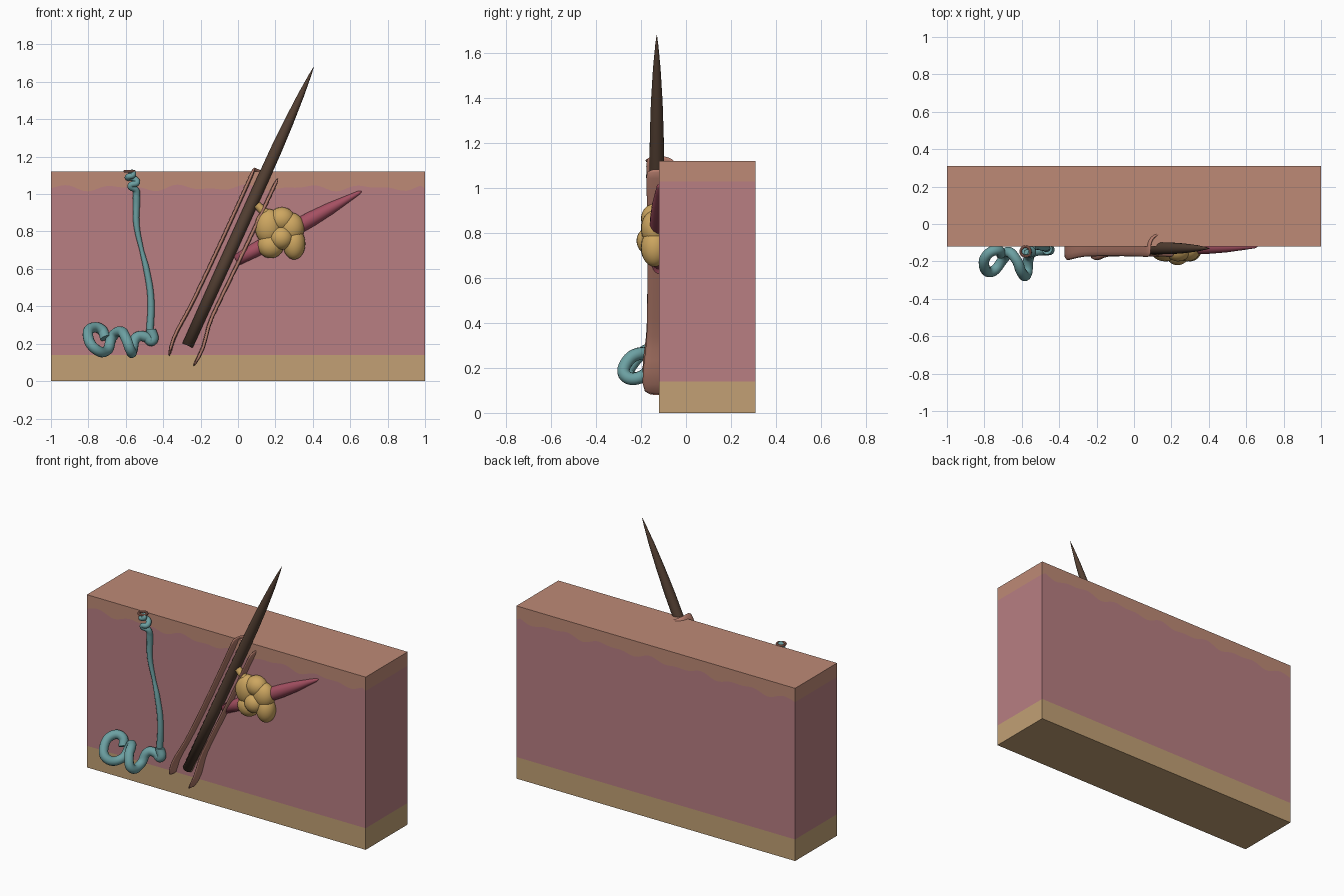
import bpy, bmesh, math
from mathutils import Vector

cube = bpy.data.objects.get("Cube")
if cube:
    bpy.data.objects.remove(cube, do_unlink=True)


def material(name, srgb):
    lin = [((c / 255 + 0.055) / 1.055) ** 2.4 for c in srgb] + [1]
    m = bpy.data.materials.new(name)
    m.use_nodes = True
    m.diffuse_color = lin
    m.node_tree.nodes["Principled BSDF"].inputs["Base Color"].default_value = lin
    return m


skin = material("skin_tan", (190, 138, 118))
dermis = material("dermis_pink", (184, 126, 130))
fat = material("fat_yellow", (194, 160, 117))
sheath_col = material("sheath_brown_pink", (180, 124, 108))
hair_col = material("hair_brown", (84, 64, 51))
gold = material("gland_gold", (205, 166, 96))
maroon = material("muscle_maroon", (165, 80, 98))
teal = material("duct_teal", (108, 160, 162))


def mesh_object(name, bm, mats, smooth=True):
    bmesh.ops.recalc_face_normals(bm, faces=bm.faces)
    me = bpy.data.meshes.new(name)
    bm.to_mesh(me)
    bm.free()
    for m in mats:
        me.materials.append(m)
    for p in me.polygons:
        p.use_smooth = smooth
    ob = bpy.data.objects.new(name, me)
    bpy.context.collection.objects.link(ob)
    return ob


def tube(name, points, radius, mat, scales=None, sides=4):
    """Round tube along a smooth path, with an optional radius per point."""
    cu = bpy.data.curves.new(name, 'CURVE')
    cu.dimensions = '3D'
    cu.bevel_depth = radius
    cu.bevel_resolution = sides
    cu.resolution_u = 8
    cu.use_fill_caps = True
    sp = cu.splines.new('BEZIER')
    sp.bezier_points.add(len(points) - 1)
    for i, (bp, co) in enumerate(zip(sp.bezier_points, points)):
        bp.co = co
        bp.radius = scales[i] if scales else 1
        bp.handle_left_type = bp.handle_right_type = 'AUTO'
    cu.materials.append(mat)
    ob = bpy.data.objects.new(name, cu)
    bpy.context.collection.objects.link(ob)
    return ob


def spindle(name, a, b, profile, mat):
    """Straight tapered rod from a to b; profile holds (fraction, radius)."""
    a, b = Vector(a), Vector(b)
    turn = (b - a).to_track_quat('Z', 'Y')
    bm = bmesh.new()
    n = 20
    rings = []
    for t, r in profile:
        c = a.lerp(b, t)
        rings.append([bm.verts.new(c + turn @ Vector((r * math.cos(k * math.tau / n),
                      r * math.sin(k * math.tau / n), 0))) for k in range(n)])
    for p, q in zip(rings, rings[1:]):
        for k in range(n):
            bm.faces.new((p[k], p[k - 1], q[k - 1], q[k]))
    bm.faces.new(rings[0])
    bm.faces.new(rings[-1])
    return mesh_object(name, bm, [mat])


# Tissue block: three layers with a wavy upper boundary
def wave(x):
    if abs(x) > 0.99:
        return 1.03
    return 1.033 + 0.011 * math.sin(19 * x + 1) + 0.008 * math.sin(33 * x)


front, back, top = -0.12, 0.31, 1.12
bm = bmesh.new()
cols = []
for i in range(81):
    x = -1 + i / 40
    cols.append([[bm.verts.new((x, y, z)) for z in (0, 0.14, wave(x), top)]
                 for y in (front, back)])
for c, d in zip(cols, cols[1:]):
    for s in (0, 1):
        for k in range(3):
            bm.faces.new((c[s][k], d[s][k], d[s][k + 1], c[s][k + 1])).material_index = k
    for k, mat in ((0, 0), (3, 2)):
        bm.faces.new((c[0][k], d[0][k], d[1][k], c[1][k])).material_index = mat
for c in (cols[0], cols[-1]):
    for k in range(3):
        bm.faces.new((c[0][k], c[1][k], c[1][k + 1], c[0][k + 1])).material_index = k
mesh_object("tissue_block", bm, [fat, dermis, skin], smooth=False)

# Hair shaft, tapering to a point
spindle("hair_shaft", (-0.27, -0.13, 0.19), (0.405, -0.13, 1.68),
        [(0, 0.03), (0.3, 0.032), (0.6, 0.032), (0.7, 0.031), (0.8, 0.026),
         (0.9, 0.017), (0.97, 0.007), (1, 0.001)], hair_col)

# Follicle sheath: a U-shaped trough, open at the front
rows = [  # left x, left z, right x, right z, front y
    (0.09, 1.145, 0.215, 1.085, -0.185), (0.06, 1.075, 0.183, 1.02, -0.176),
    (-0.08, 0.765, 0.043, 0.715, -0.174), (-0.24, 0.425, -0.12, 0.385, -0.174),
    (-0.295, 0.325, -0.163, 0.29, -0.18), (-0.35, 0.23, -0.178, 0.18, -0.198),
    (-0.37, 0.13, -0.24, 0.075, -0.198)]
bm = bmesh.new()
strips = []
for lx, lz, rx, rz, fy in rows:
    left, right = Vector((lx, 0, lz)), Vector((rx, 0, rz))
    mid, half = (left + right) / 2, (right - left) / 2
    outline = [(-1, fy)]
    for k in range(13):
        a = math.pi * (1 - k / 12)
        outline.append((math.cos(a), -0.12 + half.length * math.sin(a)))
    outline.append((1, fy))
    strips.append([bm.verts.new(mid + half * u + Vector((0, y, 0))) for u, y in outline])
for p, q in zip(strips, strips[1:]):
    for k in range(len(p) - 1):
        bm.faces.new((p[k], p[k + 1], q[k + 1], q[k]))
sheath = mesh_object("follicle_sheath", bm, [sheath_col])
sheath.modifiers.new("thickness", 'SOLIDIFY').thickness = 0.02
sheath.modifiers["thickness"].offset = 0
sheath.modifiers.new("smooth", 'SUBSURF').levels = 1

# Muscle running behind the gland
spindle("lifting_muscle", (-0.01, -0.12, 0.645), (0.66, -0.12, 1.015),
        [(0, 0.03), (0.15, 0.038), (0.4, 0.042), (0.6, 0.04), (0.75, 0.032),
         (0.9, 0.018), (0.98, 0.01), (1, 0.003)], maroon)

# Oil gland: a cluster of lobes with a short duct
lobes = [(0.165, -0.14, 0.825, 0.075, 0.095), (0.235, -0.14, 0.865, 0.07, 0.065),
         (0.285, -0.14, 0.82, 0.07, 0.08), (0.30, -0.14, 0.735, 0.06, 0.085),
         (0.175, -0.14, 0.725, 0.07, 0.068), (0.233, -0.16, 0.765, 0.063, 0.063)]
for i, (x, y, z, rx, rz) in enumerate(lobes):
    bm = bmesh.new()
    bmesh.ops.create_uvsphere(bm, u_segments=24, v_segments=16, radius=1)
    bmesh.ops.scale(bm, vec=(rx, 0.06, rz), verts=bm.verts)
    bmesh.ops.translate(bm, vec=(x, y, z), verts=bm.verts)
    mesh_object(f"gland_lobe_{i + 1}", bm, [gold])
tube("gland_duct", [(0.10, -0.145, 0.945), (0.14, -0.145, 0.905), (0.2, -0.145, 0.86)],
     0.026, gold, [0.8, 0.9, 1.1])

# Sweat gland: loose coil at the base
tube("sweat_coil", [
    (-0.71, -0.16, 0.23), (-0.73, -0.14, 0.275), (-0.78, -0.16, 0.285),
    (-0.80, -0.23, 0.23), (-0.76, -0.255, 0.17), (-0.70, -0.19, 0.165),
    (-0.67, -0.15, 0.24), (-0.63, -0.19, 0.265), (-0.60, -0.26, 0.23),
    (-0.575, -0.27, 0.165), (-0.565, -0.19, 0.165), (-0.54, -0.15, 0.235),
    (-0.49, -0.14, 0.235), (-0.46, -0.14, 0.215), (-0.465, -0.135, 0.275)], 0.028, teal)

# Sweat duct rising to the surface, ending in a small twist
tube("sweat_duct", [
    (-0.472, -0.13, 0.25), (-0.466, -0.13, 0.44), (-0.49, -0.128, 0.6),
    (-0.515, -0.126, 0.7), (-0.543, -0.128, 0.84), (-0.543, -0.13, 0.98),
    (-0.545, -0.14, 1.02), (-0.575, -0.16, 1.045), (-0.54, -0.155, 1.06),
    (-0.56, -0.13, 1.085), (-0.59, -0.15, 1.09), (-0.56, -0.16, 1.105),
    (-0.575, -0.15, 1.12)], 0.018, teal,
    [1.1, 1.0, 0.9, 0.65, 0.9, 1.1, 1, 0.9, 0.9, 0.9, 0.9, 0.9, 0.9])

# Pore rim at the top of the duct
bpy.ops.mesh.primitive_torus_add(location=(-0.58, -0.147, 1.122), major_radius=0.026,
                                 minor_radius=0.007, major_segments=20, minor_segments=8)
rim = bpy.context.object
rim.name = "pore_rim"
rim.data.materials.append(sheath_col)
bpy.ops.object.shade_smooth_by_angle()
